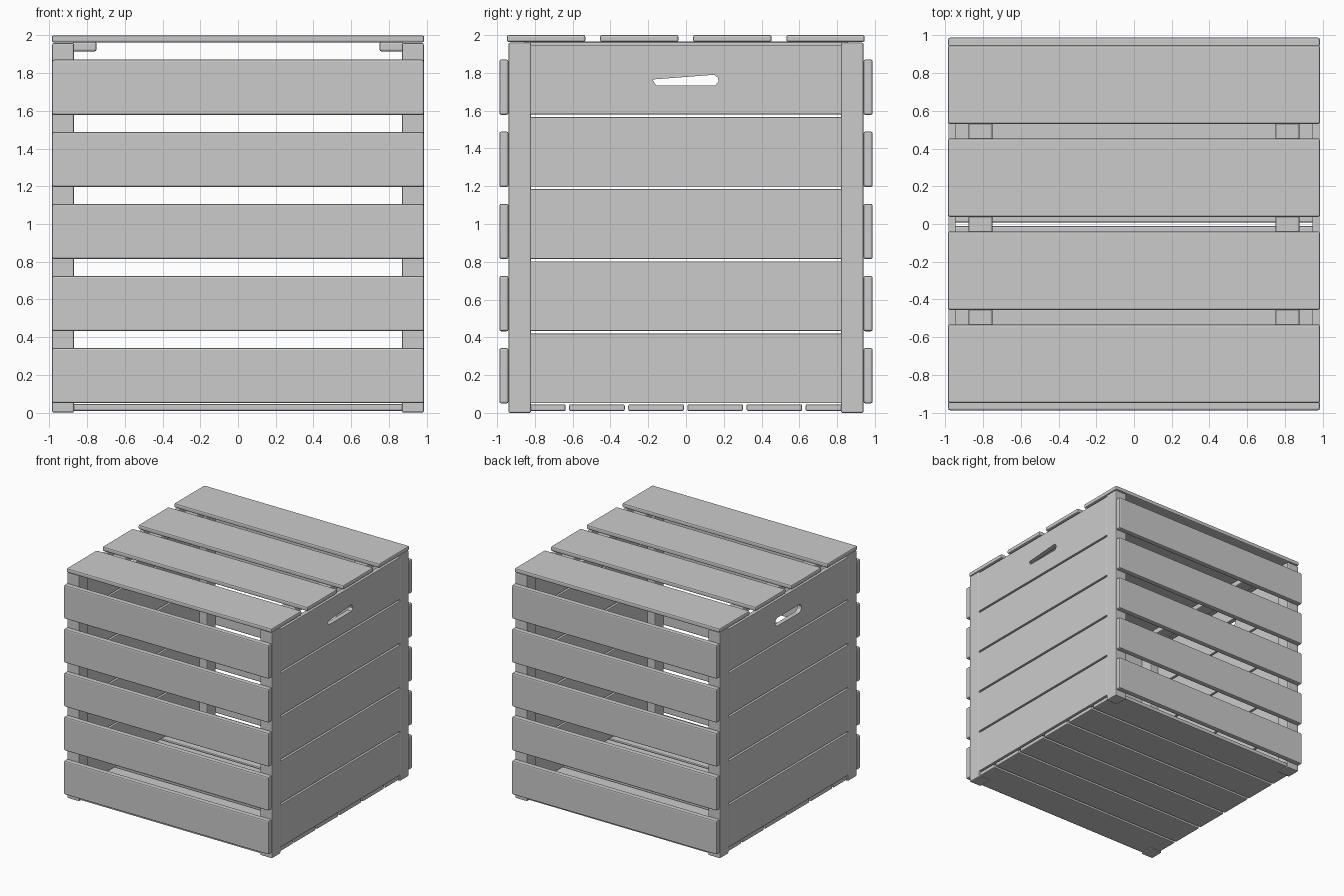
import bpy
import bmesh
import math

if "Cube" in bpy.data.objects:
    bpy.data.objects.remove(bpy.data.objects["Cube"])


def board(name, x, y, z, bevel=0.008):
    """Box spanning the given (min, max) ranges, with softened edges."""
    bm = bmesh.new()
    bmesh.ops.create_cube(bm, size=1)
    for v in bm.verts:
        for i, (lo, hi) in enumerate((x, y, z)):
            v.co[i] = (lo + hi) / 2 + v.co[i] * (hi - lo)
    me = bpy.data.meshes.new(name)
    bm.to_mesh(me)
    bm.free()
    ob = bpy.data.objects.new(name, me)
    bpy.context.collection.objects.link(ob)
    mod = ob.modifiers.new("soft_edges", 'BEVEL')
    mod.width = bevel
    mod.segments = 2
    return ob


def cut_handle(ob, outline, side):
    """Cut a hand hole with a (y, z) outline through a side board."""
    bm = bmesh.new()
    x = side * 0.965
    face = bm.faces.new([bm.verts.new((x - 0.1, y, z)) for y, z in outline])
    new = bmesh.ops.extrude_face_region(bm, geom=[face])["geom"]
    bmesh.ops.translate(bm, vec=(0.2, 0, 0),
                        verts=[g for g in new if isinstance(g, bmesh.types.BMVert)])
    bmesh.ops.recalc_face_normals(bm, faces=bm.faces)
    me = bpy.data.meshes.new("handle_cutter")
    bm.to_mesh(me)
    bm.free()
    cutter = bpy.data.objects.new("handle_cutter", me)
    bpy.context.collection.objects.link(cutter)
    cutter.hide_render = True
    cutter.hide_viewport = True
    cutter.display_type = 'WIRE'
    mod = ob.modifiers.new("hand_hole", 'BOOLEAN')
    mod.operation = 'DIFFERENCE'
    mod.solver = 'EXACT'
    mod.object = cutter


def span(a, b, s):
    return (a, b) if s > 0 else (-b, -a)


# Corner posts
for sx in (-1, 1):
    for sy in (-1, 1):
        board("corner_post", span(0.87, 0.985, sx), span(0.82, 0.94, sy), (0, 1.96))

# Front and back slats
for s, name in ((-1, "front_slat"), (1, "back_slat")):
    for i in range(5):
        z = 0.05 + 0.382 * i
        board(name, (-0.985, 0.985), span(0.94, 0.988, s), (z, z + 0.293), 0.01)

# Hand hole outlines: a wedge on the right, a rounded slot on the left
wedge = [(-0.178, 1.765), (0.15, 1.79), (0.168, 1.775), (0.172, 1.755),
         (0.155, 1.733), (-0.158, 1.733)]
slot = []
for c, start in ((0.145, -90), (-0.145, 90)):
    for k in range(7):
        a = math.radians(start + 30 * k)
        slot.append((c + 0.036 * math.cos(a), 1.756 + 0.036 * math.sin(a)))

# Side boards, flush with the posts
for s, name in ((1, "right_board"), (-1, "left_board")):
    for i in range(5):
        z = 0.052 + 0.382 * i
        ob = board(name, span(0.945, 0.984, s), (-0.825, 0.825), (z, z + 0.368), 0.004)
    cut_handle(ob, wedge if s > 0 else slot, s)

# Floor boards
for i in range(6):
    y = -0.932 + 0.313 * i
    board("floor_board", (-0.975, 0.975), (y, y + 0.295), (0.01, 0.045))

# Lid boards and the battens under them
for i in range(4):
    y = -0.948 + 0.493 * i
    board("lid_board", (-0.987, 0.987), (y, y + 0.415), (1.963, 2.0), 0.01)
for s in (-1, 1):
    board("lid_batten", span(0.75, 0.878, s), (-0.86, 0.86), (1.915, 1.965), 0.01)
